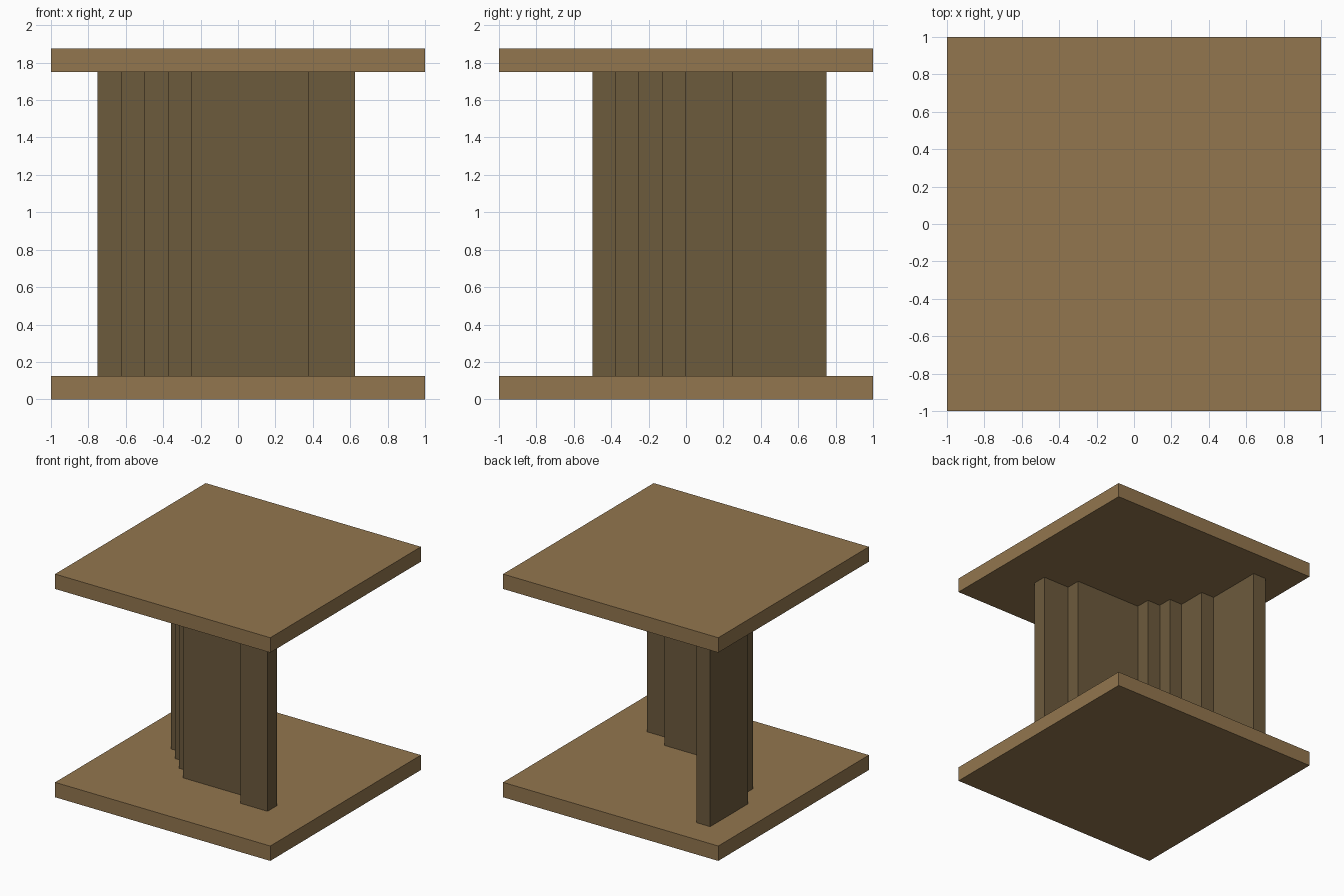
import bpy

cube = bpy.data.objects.get("Cube")
if cube:
    bpy.data.objects.remove(cube, do_unlink=True)


def make_material(name, rgb):
    mat = bpy.data.materials.new(name)
    mat.use_nodes = True
    colour = (*rgb, 1.0)
    mat.diffuse_color = colour
    mat.node_tree.nodes["Principled BSDF"].inputs["Base Color"].default_value = colour
    return mat


def add_box(name, x, y, z, mat):
    """Box between the (low, high) limits on each axis."""
    limits = (x, y, z)
    bpy.ops.mesh.primitive_cube_add(size=1, location=[(a + b) / 2 for a, b in limits])
    obj = bpy.context.object
    obj.name = name
    obj.scale = [b - a for a, b in limits]
    bpy.ops.object.transform_apply(location=False, rotation=False, scale=True)
    obj.data.materials.append(mat)
    return obj


light_wood = make_material("light wood", (0.29, 0.182, 0.077))
dark_wood = make_material("dark wood", (0.152, 0.103, 0.046))

HEIGHT, THICK = 1.875, 0.125

# Square slabs at bottom and top
add_box("base_slab", (-1, 1), (-1, 1), (0, THICK), light_wood)
add_box("top_slab", (-1, 1), (-1, 1), (HEIGHT - THICK, HEIGHT), light_wood)

# Curved wall of upright panels, each meeting the next at a corner:
# (width in x, depth in y), from the back left corner to the front right
panels = [(1, 4), (1, 2), (1, 1), (1, 1), (5, 1), (2, 1)]
x, y = -0.75, 0.75
for number, (width, depth) in enumerate(panels, 1):
    next_x, next_y = x + width * THICK, y - depth * THICK
    add_box(f"wall_panel_{number}", (x, next_x), (next_y, y),
            (THICK, HEIGHT - THICK), dark_wood)
    x, y = next_x, next_y
